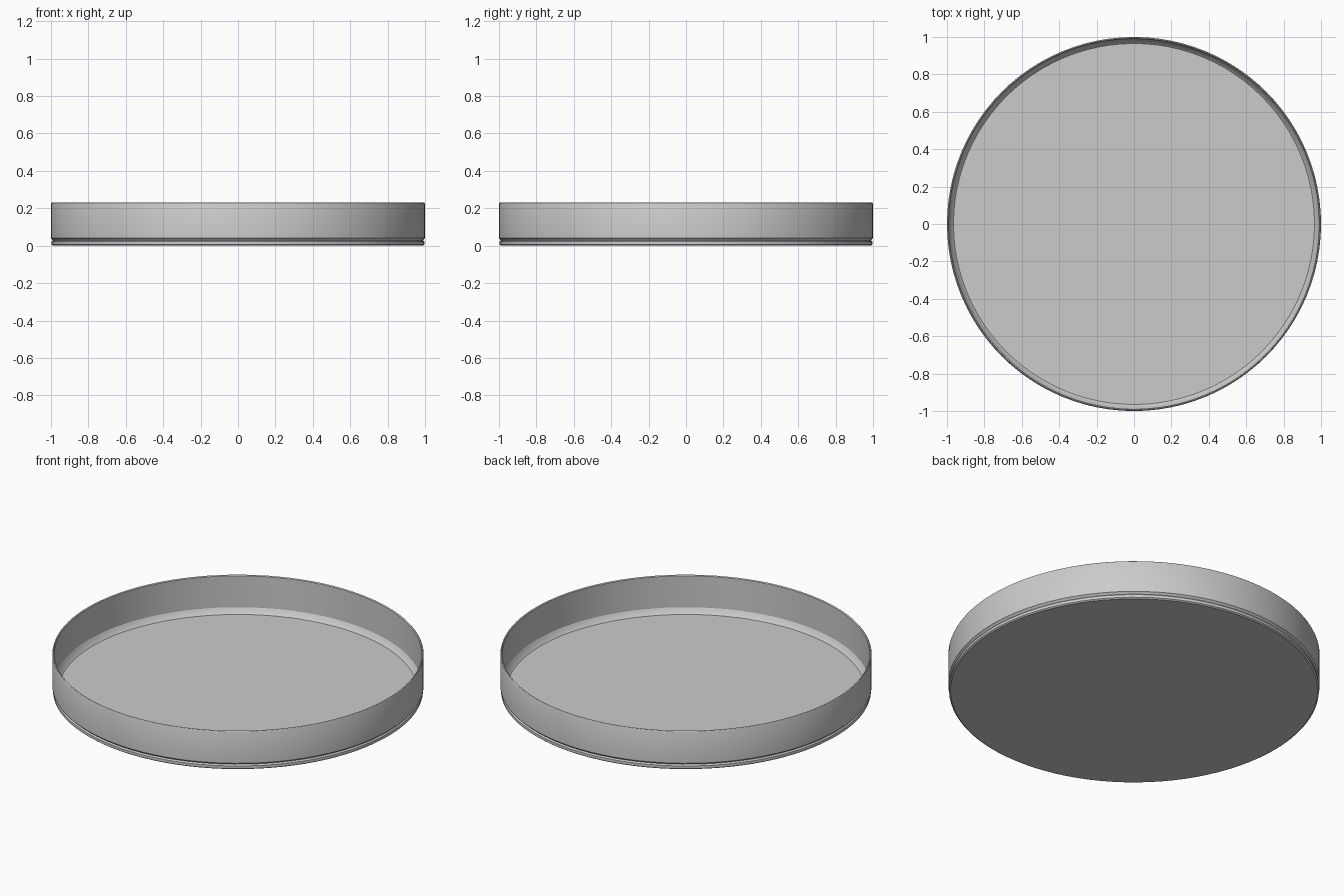
import bpy, bmesh, math

if "Cube" in bpy.data.objects:
    bpy.data.objects.remove(bpy.data.objects["Cube"])

SEGMENTS = 96


def lathe(name, profile, closed=False):
    """Spin an (r, z) profile around the z axis."""
    bm = bmesh.new()
    verts = [bm.verts.new((r, 0, z)) for r, z in profile]
    edges = [bm.edges.new(pair) for pair in zip(verts, verts[1:])]
    if closed:
        edges.append(bm.edges.new((verts[-1], verts[0])))
    bmesh.ops.spin(bm, geom=verts + edges, cent=(0, 0, 0), axis=(0, 0, 1),
                   angle=math.tau, steps=SEGMENTS, use_merge=True)
    bmesh.ops.remove_doubles(bm, verts=bm.verts, dist=1e-5)
    bmesh.ops.recalc_face_normals(bm, faces=bm.faces)
    mesh = bpy.data.meshes.new(name)
    bm.to_mesh(mesh)
    bm.free()
    obj = bpy.data.objects.new(name, mesh)
    bpy.context.collection.objects.link(obj)
    bpy.ops.object.select_all(action='DESELECT')
    obj.select_set(True)
    bpy.context.view_layer.objects.active = obj
    bpy.ops.object.shade_smooth_by_angle(angle=math.radians(30))
    return obj


# Thin tray: flat base, foot ring, narrow groove, straight wall, shallow floor cove
lathe("round_tray", [
    (0, 0), (0.988, 0), (0.996, 0.006), (0.996, 0.022),
    (0.989, 0.029), (0.993, 0.034), (1.0, 0.040),
    (1.0, 0.222), (0.997, 0.229), (0.994, 0.231), (0.989, 0.226),
    (0.988, 0.040), (0.982, 0.030), (0.974, 0.016), (0.965, 0.008), (0, 0.008),
])
